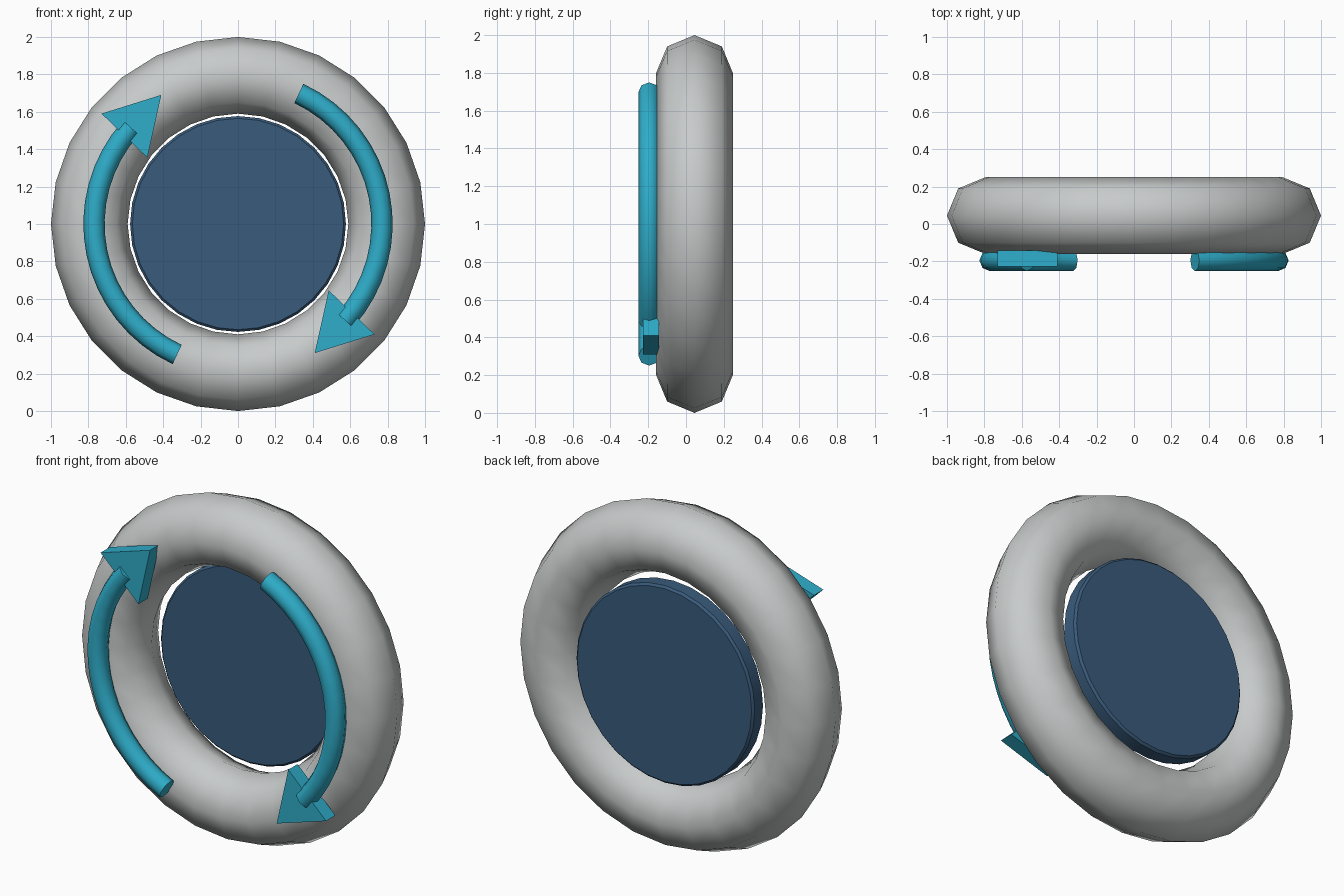
import bpy, bmesh, math
from mathutils import Vector

if "Cube" in bpy.data.objects:
    bpy.data.objects.remove(bpy.data.objects["Cube"])


def material(name, rgb):
    m = bpy.data.materials.new(name)
    m.diffuse_color = (*rgb, 1)
    m.use_nodes = True
    m.node_tree.nodes["Principled BSDF"].inputs["Base Color"].default_value = m.diffuse_color
    return m


GREY = material("light_grey", (0.578, 0.597, 0.597))
TEAL = material("teal", (0.028, 0.42, 0.59))
NAVY = material("navy_blue", (0.041, 0.105, 0.20))


def finish(obj, name, mat, angle=None):
    obj.name = name
    obj.data.materials.append(mat)
    if angle:
        bpy.ops.object.select_all(action='DESELECT')
        obj.select_set(True)
        bpy.context.view_layer.objects.active = obj
        bpy.ops.object.shade_smooth_by_angle(angle=math.radians(angle))
    return obj


def from_bmesh(bm):
    bmesh.ops.recalc_face_normals(bm, faces=bm.faces)
    mesh = bpy.data.meshes.new("part")
    bm.to_mesh(mesh)
    bm.free()
    obj = bpy.data.objects.new("part", mesh)
    bpy.context.collection.objects.link(obj)
    return obj


# Outer ring
bpy.ops.mesh.primitive_torus_add(major_segments=28, minor_segments=8,
                                 major_radius=0.795, minor_radius=0.205,
                                 location=(0, 0.045, 1), rotation=(math.pi / 2, 0, 0))
finish(bpy.context.object, "outer_ring", GREY, 65)

# Centre disc with softened rim
bpy.ops.mesh.primitive_cylinder_add(vertices=32, radius=0.577, depth=0.10,
                                    location=(0, 0.15, 1), rotation=(math.pi / 2, 0, 0))
disc = finish(bpy.context.object, "centre_disc", NAVY, 30)
bevel = disc.modifiers.new("rim", 'BEVEL')
bevel.width = 0.012
bevel.segments = 1


# Curved arrow shaft: octagonal section swept along an arc
def arrow_shaft(name, turn):
    bm = bmesh.new()
    rings, steps, sides = [], 16, 8
    for i in range(steps + 1):
        a = math.radians(65 - 107 * i / steps) + turn
        ring = []
        for j in range(sides):
            b = math.tau * j / sides
            r = 0.77 + 0.057 * math.cos(b)
            ring.append(bm.verts.new((r * math.cos(a), -0.195 + 0.057 * math.sin(b),
                                      1 + r * math.sin(a))))
        rings.append(ring)
    for p, q in zip(rings, rings[1:]):
        for j in range(sides):
            k = (j + 1) % sides
            bm.faces.new((p[j], p[k], q[k], q[j]))
    bm.faces.new(rings[0])
    bm.faces.new(rings[-1])
    finish(from_bmesh(bm), name, TEAL, 60)


# Arrow head: flat triangular prism
def arrow_head(name, sign):
    bm = bmesh.new()
    outline = [(0.41, -0.69), (0.73, -0.59), (0.485, -0.355)]
    face = bm.faces.new([bm.verts.new((sign * x, -0.228, 1 + sign * z)) for x, z in outline])
    out = bmesh.ops.extrude_face_region(bm, geom=[face])
    verts = [v for v in out["geom"] if isinstance(v, bmesh.types.BMVert)]
    bmesh.ops.translate(bm, verts=verts, vec=Vector((0, 0.086, 0)))
    finish(from_bmesh(bm), name, TEAL)


for side, turn, sign in (("right", 0, 1), ("left", math.pi, -1)):
    arrow_shaft(side + "_arrow_shaft", turn)
    arrow_head(side + "_arrow_head", sign)
